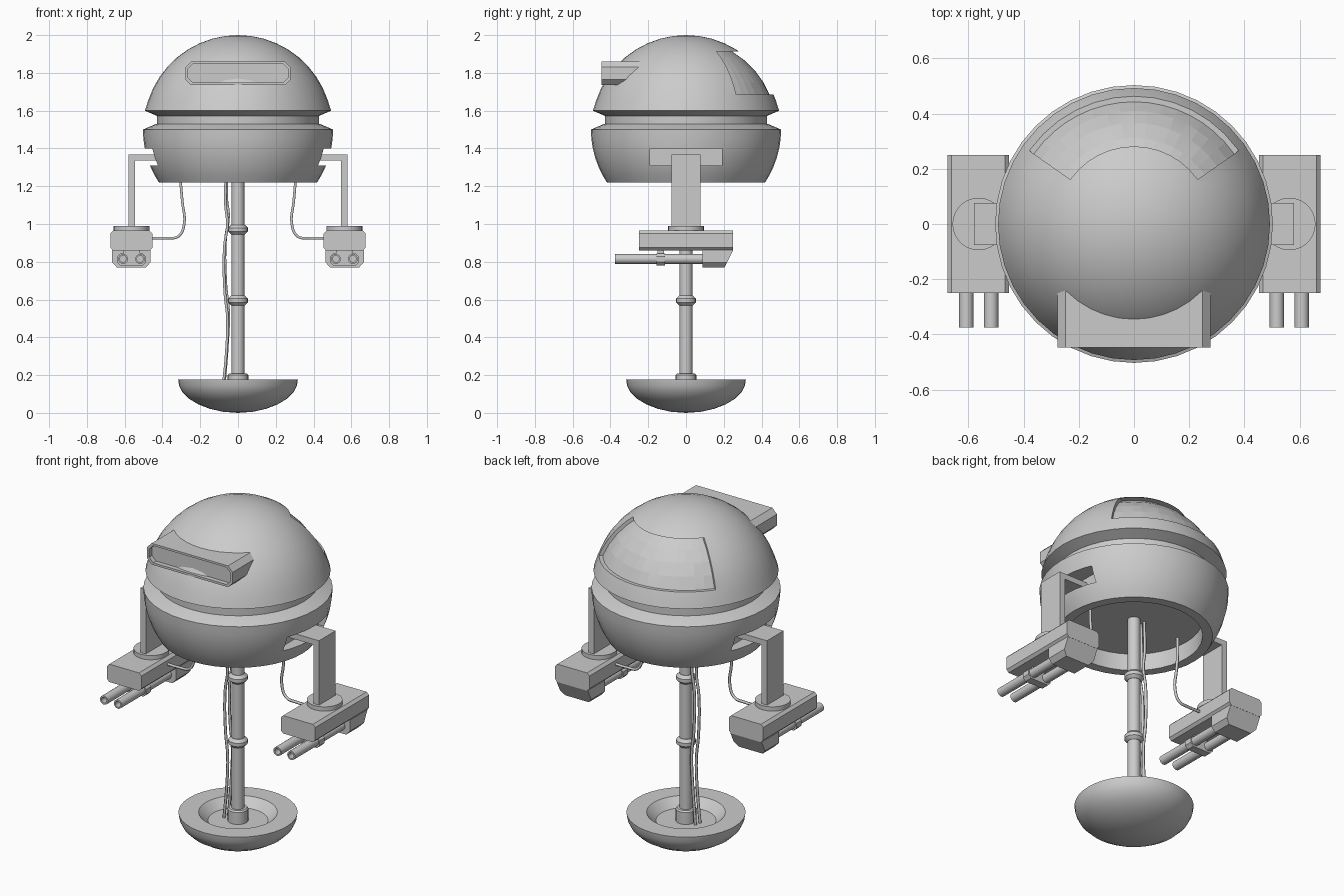
import bpy, bmesh
from math import sin, cos, pi, radians, sqrt
from mathutils import Matrix, Vector

if "Cube" in bpy.data.objects:
    bpy.data.objects.remove(bpy.data.objects["Cube"])


def finish(name, bm, smooth=True):
    bmesh.ops.remove_doubles(bm, verts=bm.verts, dist=1e-5)
    bmesh.ops.recalc_face_normals(bm, faces=bm.faces)
    me = bpy.data.meshes.new(name)
    bm.to_mesh(me)
    bm.free()
    ob = bpy.data.objects.new(name, me)
    bpy.context.collection.objects.link(ob)
    if smooth:
        shade(ob)
    return ob


def activate(ob):
    bpy.ops.object.select_all(action='DESELECT')
    ob.select_set(True)
    bpy.context.view_layer.objects.active = ob


def shade(ob):
    activate(ob)
    bpy.ops.object.shade_smooth_by_angle(angle=radians(28))


def lathe(name, prof, segs=32, mat=None, smooth=True):
    """Revolve (radius, height) points; the profile starts and ends on the axis."""
    bm = bmesh.new()
    rings = []
    for r, z in prof:
        n = 1 if r == 0 else segs
        rings.append([bm.verts.new((r * cos(2 * pi * i / segs), r * sin(2 * pi * i / segs), z))
                      for i in range(n)])
    for a, b in zip(rings, rings[1:]):
        for i in range(segs):
            j = (i + 1) % segs
            vs = [a[i % len(a)], a[j % len(a)], b[j % len(b)], b[i % len(b)]]
            bm.faces.new(list(dict.fromkeys(vs)))
    if mat:
        bm.transform(mat)
    return finish(name, bm, smooth)


def prism(name, pts, t0, t1):
    """Extrude an (x, z) outline along y."""
    bm = bmesh.new()
    a = [bm.verts.new((x, t0, z)) for x, z in pts]
    b = [bm.verts.new((x, t1, z)) for x, z in pts]
    bm.faces.new(a)
    bm.faces.new(b[::-1])
    for i in range(len(pts)):
        j = (i + 1) % len(pts)
        bm.faces.new((a[i], a[j], b[j], b[i]))
    return finish(name, bm, False)


def octagon(x0, x1, z0, z1, c):
    return [(x0 + c, z0), (x1 - c, z0), (x1, z0 + c), (x1, z1 - c),
            (x1 - c, z1), (x0 + c, z1), (x0, z1 - c), (x0, z0 + c)]


def rect(x0, x1, z0, z1):
    return [(x0, z0), (x1, z0), (x1, z1), (x0, z1)]


def cut(ob, cutter):
    m = ob.modifiers.new("cut", 'BOOLEAN')
    m.operation, m.solver, m.object = 'DIFFERENCE', 'EXACT', cutter
    activate(ob)
    bpy.ops.object.modifier_apply(modifier=m.name)
    bpy.data.objects.remove(cutter)


def cable(name, pts, r=0.008):
    cu = bpy.data.curves.new(name, 'CURVE')
    cu.dimensions = '3D'
    cu.bevel_depth, cu.bevel_resolution, cu.resolution_u = r, 1, 5
    sp = cu.splines.new('BEZIER')
    sp.bezier_points.add(len(pts) - 1)
    for bp, p in zip(sp.bezier_points, pts):
        bp.co = p
        bp.handle_left_type = bp.handle_right_type = 'AUTO'
    ob = bpy.data.objects.new(name, cu)
    bpy.context.collection.objects.link(ob)
    activate(ob)
    bpy.ops.object.convert(target='MESH')


# Spherical head: dome, groove, lower bowl and hollow underside
dome = [(0, 2.0)] + [(0.5 * sin(radians(a)), 1.5 + 0.5 * cos(radians(a)))
                     for a in (8, 16, 24, 32, 40, 48, 56, 64, 72)] + [(0.493, 1.6)]
groove = [(0.43, 1.573), (0.43, 1.53), (0.445, 1.525)]
bowl = [(sqrt(0.2535 - (z - 1.5) ** 2), z) for z in (1.5, 1.45, 1.4, 1.35, 1.3, 1.26, 1.22)]
head = lathe("head_shell", dome + groove + bowl + [(0.365, 1.22), (0.365, 1.32), (0, 1.32)], 40)

# Recessed rear panel, cut by a wedge of a thick shell
bm = bmesh.new()
floor = [(sqrt(0.48 ** 2 - z * z), 1.5 + z) for z in (0.185, 0.25, 0.31, 0.365, 0.412)]
loop = floor + [(0.6, 1.912), (0.6, 1.685)]
N = 16
rows = []
for i in range(N + 1):
    a = radians(35 + 110 * i / N)
    rows.append([bm.verts.new((r * cos(a), r * sin(a), z)) for r, z in loop])
for a, b in zip(rows, rows[1:]):
    for k in range(len(loop)):
        m = (k + 1) % len(loop)
        bm.faces.new((a[k], a[m], b[m], b[k]))
bm.faces.new(rows[0])
bm.faces.new(rows[-1][::-1])
cut(head, finish("panel_cutter", bm, False))

# Side slots for the arms
for s in (-1, 1):
    cut(head, prism("slot_cutter", rect(*sorted((s * 0.39, s * 0.6)), 1.31, 1.4), -0.19, 0.19))
shade(head)

# Visor box with recessed window
visor = prism("visor", octagon(-0.278, 0.278, 1.735, 1.86, 0.03), -0.447, -0.2)
cut(visor, prism("window_cutter", octagon(-0.264, 0.264, 1.748, 1.848, 0.026), -0.5, -0.42))

# Pole with rings and collar
lathe("pole", [(0, 0.12), (0.034, 0.12), (0.034, 1.33), (0, 1.33)], 20)
for i, z in enumerate((0.595, 0.97)):
    lathe(f"pole_ring_{i}", [(0, z - 0.026), (0.036, z - 0.026), (0.052, z - 0.01),
                             (0.052, z + 0.01), (0.036, z + 0.026), (0, z + 0.026)], 20)
lathe("pole_collar", [(0, 0.11), (0.055, 0.11), (0.055, 0.2), (0.048, 0.208), (0, 0.208)], 20)

# Dished foot
lathe("foot", [(0, 0), (0.08, 0.006), (0.15, 0.022), (0.21, 0.045), (0.26, 0.075), (0.295, 0.11),
               (0.312, 0.145), (0.317, 0.178), (0.21, 0.178), (0.16, 0.13), (0, 0.13)], 40)

# Wavy cables beside the pole
for i, (dx, y, dz) in enumerate(((0, -0.016, 0), (0.006, 0.018, 0.04))):
    wave = [(-0.062, 1.32), (-0.066, 1.1), (-0.056, 1.0), (-0.072, 0.88), (-0.07, 0.64),
            (-0.056, 0.5), (-0.062, 0.32), (-0.08, 0.13)]
    cable(f"pole_cable_{i}", [(x + dx, y, z + (dz if 0 < k < 7 else 0))
                              for k, (x, z) in enumerate(wave)])

# Arms and twin-barrel pods, one per side
for s, side in ((-1, "left"), (1, "right")):
    def flip(pts):
        return [(s * x, z) for x, z in pts]

    prism(f"{side}_arm", flip([(0.38, 1.335), (0.545, 1.335), (0.545, 0.97), (0.58, 0.97),
                               (0.58, 1.368), (0.38, 1.368)]), -0.077, 0.077)
    lathe(f"{side}_pod_disc", [(0, 0.95), (0.095, 0.95), (0.095, 0.99), (0, 0.99)], 28,
          Matrix.Translation((s * 0.563, 0, 0)))
    prism(f"{side}_pod_body", flip(octagon(0.453, 0.676, 0.86, 0.965, 0.015)), -0.25, 0.25)

    # Rear block, back face sloping forward toward the bottom
    block = prism(f"{side}_pod_rear_block",
                  flip([(0.463, 0.862), (0.463, 0.797), (0.488, 0.77), (0.641, 0.77),
                        (0.666, 0.797), (0.666, 0.862)]), 0.088, 0.25)
    for v in block.data.vertices:
        if v.co.y > 0.2:
            v.co.y -= 0.5 * (0.862 - v.co.z)

    prism(f"{side}_barrel_clamp", flip(octagon(0.487, 0.64, 0.78, 0.845, 0.018)), -0.157, -0.11)
    prism(f"{side}_clamp_mount", flip(rect(0.52, 0.605, 0.83, 0.87)), -0.15, -0.117)
    for k, x in enumerate((0.518, 0.608)):
        to_y = Matrix.Translation((s * x, 0, 0.815)) @ Matrix.Rotation(-pi / 2, 4, 'X')
        lathe(f"{side}_barrel_{k}", [(0, 0.1), (0.026, 0.1), (0.026, -0.375), (0.017, -0.375),
                                     (0.017, -0.32), (0, -0.32)], 16, to_y)

    cable(f"{side}_pod_cable", [(s * x, 0, z) for x, z in
                                ((0.46, 0.925), (0.38, 0.925), (0.315, 0.935), (0.285, 1.0),
                                 (0.295, 1.12), (0.303, 1.22), (0.303, 1.325))])
